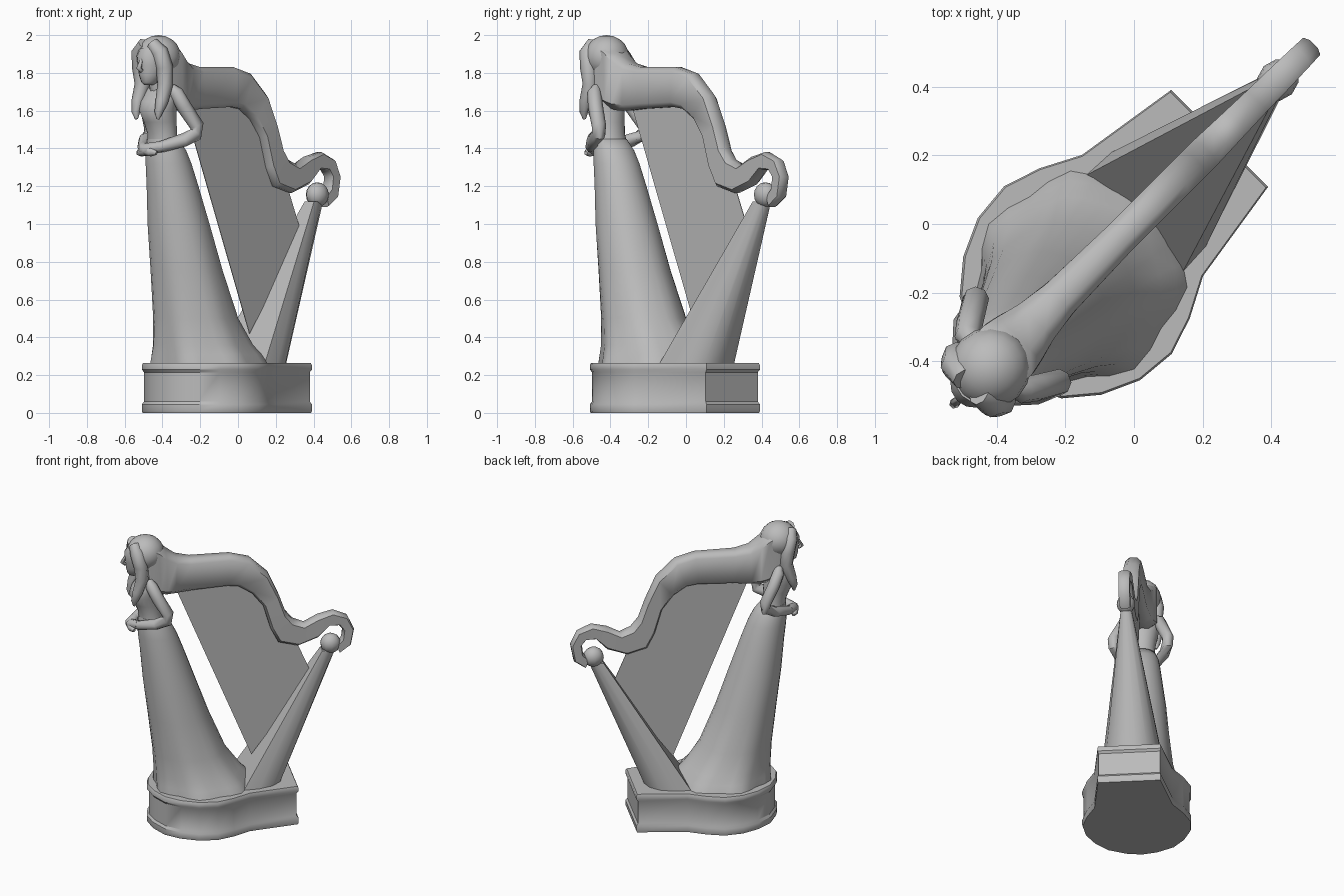
import bpy, bmesh, math
from mathutils import Matrix, Vector

# Everything is modelled along local x (front = -x), then turned 45 degrees
TURN = Matrix.Rotation(math.radians(45), 4, 'Z')
R2 = math.sqrt(2)
stone = bpy.data.materials.new("grey_stone")
stone.diffuse_color = (0.5, 0.5, 0.5, 1)


def finish(bm, name, angle=40):
    bmesh.ops.recalc_face_normals(bm, faces=bm.faces)
    me = bpy.data.meshes.new(name)
    bm.to_mesh(me)
    bm.free()
    me.transform(TURN)
    me.materials.append(stone)
    ob = bpy.data.objects.new(name, me)
    bpy.context.collection.objects.link(ob)
    bpy.ops.object.select_all(action='DESELECT')
    ob.select_set(True)
    bpy.context.view_layer.objects.active = ob
    bpy.ops.object.shade_smooth_by_angle(angle=math.radians(angle))
    return ob


def loft(name, rings, angle=40):
    """Skin closed rings of equal length and cap both ends."""
    bm = bmesh.new()
    vs = [[bm.verts.new(p) for p in r] for r in rings]
    n = len(vs[0])
    for a, b in zip(vs, vs[1:]):
        for i in range(n):
            j = (i + 1) % n
            bm.faces.new((a[i], a[j], b[j], b[i]))
    bm.faces.new(vs[0])
    bm.faces.new(vs[-1])
    return finish(bm, name, angle)


def oval(z, u, ru, rv, n=24, wave=0.0):
    pts = []
    for i in range(n):
        a = 2 * math.pi * i / n
        k = 1 + wave * math.cos(7 * a)
        pts.append((u + ru * k * math.cos(a), rv * k * math.sin(a), z))
    return pts


def tube(name, path, n=8):
    """Round limb through (x, y, z, radius) points."""
    ps = [Vector(p[:3]) for p in path]
    rings = []
    for i, p in enumerate(ps):
        d = (ps[min(i + 1, len(ps) - 1)] - ps[max(i - 1, 0)]).normalized()
        s = d.cross(Vector((1, 0, 0.3))).normalized()
        t = d.cross(s)
        rings.append([p + path[i][3] * (s * math.cos(2 * math.pi * k / n) + t * math.sin(2 * math.pi * k / n))
                      for k in range(n)])
    return loft(name, rings, 60)


def ball(name, c, r, u=16, v=10):
    bm = bmesh.new()
    bmesh.ops.create_uvsphere(bm, u_segments=u, v_segments=v, radius=1,
                              matrix=Matrix.Translation(c) @ Matrix.Diagonal((*r, 1)))
    return finish(bm, name, 60)


# Base: rounded front, pinched waist, square back, with moulded rims
half = [(.354, .2), (.035, .25), (-.08, .31), (-.19, .346), (-.31, .335), (-.42, .285), (-.51, .21), (-.565, .1)]
outline = half + [(-.585, 0)] + [(u, -v) for u, v in reversed(half)]
levels = [(0, .99), (.012, 1), (.045, 1), (.06, .975), (.215, .975), (.23, 1), (.252, 1), (.265, .985)]
loft("base", [[(-.1 + (u + .1) * k, v * k, z) for u, v in outline] for z, k in levels], 35)

# Gown skirt, flaring into a folded train
skirt = [(.26, -.225, .315, .295, .05), (.31, -.24, .30, .275, .04), (.36, -.265, .275, .25, .03),
         (.5, -.318, .23, .22, .015), (.75, -.385, .193, .19, .01), (1.0, -.445, .165, .165, 0),
         (1.2, -.49, .138, .138, 0), (1.32, -.52, .122, .122, 0), (1.39, -.54, .105, .11, 0),
         (1.45, -.562, .078, .088, 0)]
loft("gown_skirt", [oval(z, u, a, b, 28, w) for z, u, a, b, w in skirt], 60)

# Bodice with bust and shoulders
bodice = [(1.43, -.56, .078, .088), (1.48, -.568, .074, .083), (1.54, -.582, .085, .09), (1.60, -.6, .1, .1),
          (1.65, -.596, .085, .108), (1.70, -.585, .06, .105), (1.73, -.58, .045, .07), (1.75, -.58, .03, .03)]
loft("bodice", [oval(*r, n=20) for r in bodice], 60)

# Neck, head and nose
tube("neck", [(-.59, 0, 1.69, .045), (-.615, 0, 1.74, .038), (-.63, 0, 1.82, .04)], 10)
head = [(1.735, -.67, .025, .02), (1.75, -.66, .05, .04), (1.79, -.645, .075, .062), (1.84, -.635, .09, .075),
        (1.89, -.635, .095, .08), (1.93, -.63, .08, .07)]
loft("head", [oval(*r, n=16) for r in head], 60)
tube("nose", [(-.722, 0, 1.87, .008), (-.742, 0, 1.825, .015), (-.722, 0, 1.812, .012)], 6)

# Hair crown set back from the face
ball("hair_crown", (-.595, 0, 1.885), (.12, .118, .115))

# Arms, hands and front locks on both sides
for side, s in (("left", 1), ("right", -1)):
    tube(side + "_arm", [(-.585, .085 * s, 1.725, .022), (-.575, .112 * s, 1.695, .038),
                         (-.54, .137 * s, 1.62, .04), (-.48, .172 * s, 1.52, .038),
                         (-.485, .17 * s, 1.475, .038), (-.55, .145 * s, 1.445, .036),
                         (-.64, .07 * s, 1.41, .031), (-.675, .03 * s, 1.4, .025)])
    tube(side + "_hand", [(-.65, .06 * s, 1.41, .028), (-.69, .01 * s, 1.395, .034),
                          (-.69, -.04 * s, 1.38, .024), (-.68, -.07 * s, 1.375, .01)])
    tube(side + "_hair_lock", [(-.67, .03 * s, 1.955, .035), (-.66, .075 * s, 1.91, .045),
                               (-.64, .09 * s, 1.83, .045), (-.63, .085 * s, 1.74, .042),
                               (-.66, .09 * s, 1.65, .034), (-.68, .085 * s, 1.59, .022),
                               (-.68, .08 * s, 1.555, .008)])

# Harp neck growing out of the hair: top x, z, bottom x, z, half width
arch = [(-.43, 1.985, -.41, 1.64, .095), (-.37, 1.95, -.36, 1.61, .1), (-.335, 1.9, -.33, 1.6, .09),
        (-.285, 1.85, -.29, 1.6, .072), (-.22, 1.83, -.21, 1.61, .058), (-.04, 1.83, -.05, 1.62, .05),
        (.05, 1.795, 0, 1.61, .05), (.135, 1.68, .06, 1.555, .05), (.185, 1.52, .112, 1.46, .05),
        (.215, 1.4, .145, 1.3, .05), (.25, 1.34, .18, 1.2, .048), (.3, 1.31, .27, 1.165, .045),
        (.36, 1.355, .36, 1.21, .042), (.43, 1.38, .41, 1.285, .04), (.495, 1.34, .455, 1.285, .037),
        (.525, 1.25, .475, 1.25, .035), (.51, 1.14, .47, 1.19, .035), (.46, 1.09, .445, 1.15, .033)]
rings = []
for tx, tz, bx, bz, w in arch:
    t, b = Vector((tx * R2, 0, tz)), Vector((bx * R2, 0, bz))
    section = [(0, .5), (.12, 1), (.88, 1), (1, .5), (1, -.5), (.88, -1), (.12, -1), (0, -.5)]
    rings.append([t.lerp(b, f) + Vector((0, w * g, 0)) for f, g in section])
loft("harp_neck", rings, 50)

# Scroll ball resting on the pillar
ball("scroll_ball", (.42 * R2, 0, 1.155), (.066, .058, .066), 10, 8)

# Tapered sound box: flat string side, rounded back
low = [(0, .2), (.1, .195), (.19, .165), (.25, .11), (.275, .04)]
high = [(.535, .035), (.565, .036), (.595, .032), (.615, .022), (.625, .008)]
loft("sound_box", [[(u, v, z) for u, v in p] + [(u, -v, z) for u, v in reversed(p)]
                   for p, z in ((low, .26), (high, 1.12))], 40)

# Thin sheet of strings
sheet = [(-.29, 1.64), (.06, .42), (.335, .95), (.26, 1.2), (.165, 1.3), (.13, 1.46), (.07, 1.58), (0, 1.65)]
loft("strings", [[(x * R2, y, z) for x, z in sheet] for y in (-.002, .002)], 30)
